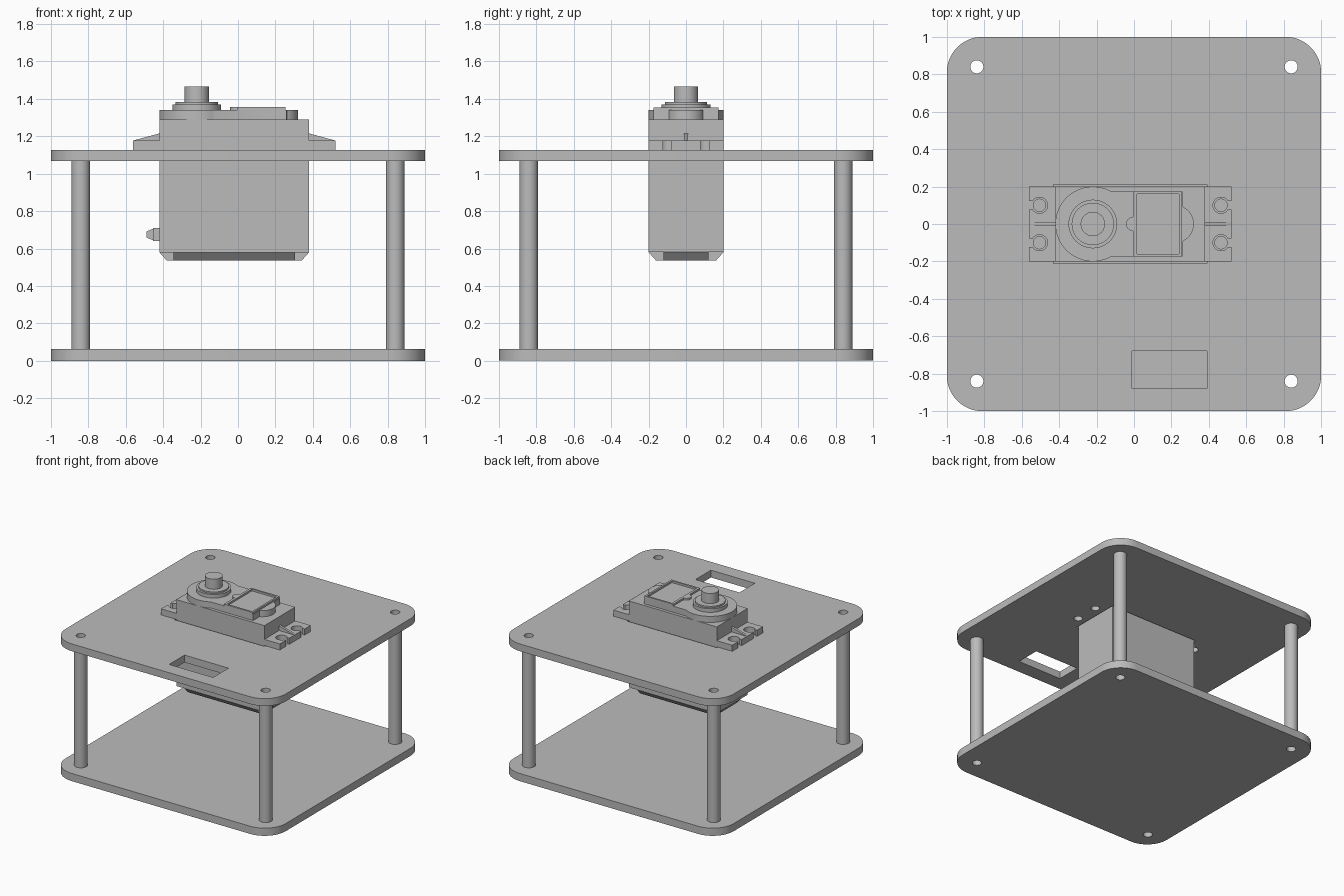
import bpy, bmesh
from math import sin, cos, radians
from mathutils import Matrix

if "Cube" in bpy.data.objects:
    bpy.data.objects.remove(bpy.data.objects["Cube"])

grey = bpy.data.materials.new("plain grey")
grey.use_nodes = True
COLOUR = (0.5, 0.5, 0.5, 1)
grey.diffuse_color = COLOUR
grey.node_tree.nodes["Principled BSDF"].inputs["Base Color"].default_value = COLOUR


def arc(cx, cy, r, start, end, steps=16):
    angles = [radians(start + (end - start) * i / steps) for i in range(steps + 1)]
    return [(cx + r * cos(a), cy + r * sin(a)) for a in angles]


def circle(cx, cy, r, steps=40):
    return arc(cx, cy, r, 0, 360, steps)[:-1]


def rect(x0, x1, y0, y1):
    return [(x0, y0), (x1, y0), (x1, y1), (x0, y1)]


def finish(name, bm):
    bmesh.ops.remove_doubles(bm, verts=bm.verts, dist=1e-5)
    bmesh.ops.recalc_face_normals(bm, faces=bm.faces)
    mesh = bpy.data.meshes.new(name)
    bm.to_mesh(mesh)
    bm.free()
    mesh.materials.append(grey)
    ob = bpy.data.objects.new(name, mesh)
    bpy.context.collection.objects.link(ob)
    bpy.ops.object.select_all(action='DESELECT')
    ob.select_set(True)
    bpy.context.view_layer.objects.active = ob
    bpy.ops.object.shade_smooth_by_angle(angle=radians(30))
    return ob


def slab(name, outlines, z0, z1, turn=None):
    """Extrude a flat outline, with any further outlines as holes."""
    curve = bpy.data.curves.new(name, 'CURVE')
    curve.dimensions = '2D'
    curve.fill_mode = 'BOTH'
    curve.extrude = (z1 - z0) / 2
    for points in outlines:
        spline = curve.splines.new('POLY')
        spline.points.add(len(points) - 1)
        for p, (x, y) in zip(spline.points, points):
            p.co = (x, y, 0, 1)
        spline.use_cyclic_u = True
    temp = bpy.data.objects.new(name + "_outline", curve)
    mesh = bpy.data.meshes.new_from_object(temp)
    bm = bmesh.new()
    bm.from_mesh(mesh)
    bpy.data.objects.remove(temp)
    bpy.data.curves.remove(curve)
    bpy.data.meshes.remove(mesh)
    bm.transform(Matrix.Translation((0, 0, (z0 + z1) / 2)))
    if turn:
        bm.transform(turn)
    return finish(name, bm)


# Plates with rounded corners and fixing holes
POST, CORNER = 0.84, 0.19
SX = -0.02                       # motor centre in x
SIGNS = [(1, 1), (-1, 1), (-1, -1), (1, -1)]
c = 1 - CORNER
plate = []
for i, (sx, sy) in enumerate(SIGNS):
    plate += arc(sx * c, sy * c, CORNER, 90 * i, 90 * i + 90)
post_holes = [circle(sx * POST, sy * POST, 0.035) for sx, sy in SIGNS]
screw_holes = [circle(SX + sx * 0.485, sy * 0.1, 0.033, 24) for sx, sy in SIGNS]
motor_cutout = rect(SX - 0.41, SX + 0.41, -0.212, 0.212)
cable_slot = rect(-0.01, 0.39, -0.88, -0.68)
slab("bottom_plate", [plate] + post_holes, 0, 0.063)
slab("top_plate", [plate, motor_cutout, cable_slot] + post_holes + screw_holes, 1.067, 1.127)

# Hollow corner posts
for i, (sx, sy) in enumerate(SIGNS):
    x, y = sx * POST, sy * POST
    slab(f"corner_post_{i + 1}", [circle(x, y, 0.05), circle(x, y, 0.035)], 0.063, 1.067)

# Motor body
slab("motor_body", [rect(SX - 0.4, SX + 0.4, -0.2, 0.2)], 0.58, 1.29)

# Tapered bottom cap with notched corners
def cap_ring(bm, z, inset):
    verts = []
    for i, (sx, sy) in enumerate(SIGNS):
        corner = [(0.4 - inset, 0.12), (0.325, 0.12), (0.325, 0.2 - inset)]
        for x, y in corner if i % 2 == 0 else corner[::-1]:
            verts.append(bm.verts.new((SX + sx * x, sy * y, z)))
    return verts


bm = bmesh.new()
upper, lower = cap_ring(bm, 0.58, 0), cap_ring(bm, 0.535, 0.04)
bm.faces.new(upper)
bm.faces.new(lower)
for i in range(len(upper)):
    j = (i + 1) % len(upper)
    bm.faces.new((upper[i], upper[j], lower[j], lower[i]))
finish("bottom_cap", bm)

# Mounting ears with open screw slots, and stiffening ribs
ear = [(0.4, -0.2), (0.54, -0.2), (0.54, -0.122)]
ear += arc(0.485, -0.1, 0.043, -31, -329, 24) + [(0.54, -0.078), (0.54, 0.078)]
ear += arc(0.485, 0.1, 0.043, -31, -329, 24) + [(0.54, 0.122), (0.54, 0.2), (0.4, 0.2)]
rib = [(0.4, 1.177), (0.54, 1.177), (0.4, 1.215)]
upright = Matrix.Rotation(radians(90), 4, 'X')
for side, s in (("left", 1), ("right", -1)):
    slab(f"{side}_ear", [[(SX + s * x, y) for x, y in ear]], 1.127, 1.177)
    slab(f"{side}_rib", [[(SX + s * x, z) for x, z in rib]], -0.01, 0.01, upright)

# Gear housing on top of the body
SHAFT = -0.22
housing = arc(SHAFT, 0, 0.2, 61, 299, 40) + [(0.26, -0.175)]
housing += arc(0.22, 0, 0.1, -66, 66) + [(0.26, 0.175)]
slab("gear_housing", [housing], 1.29, 1.34)

# Raised lid frame with a small round tab
frame = [(0.255, -0.175), (0.255, 0.175), (-0.005, 0.175)]
frame += arc(-0.005, 0, 0.037, 90, 270) + [(-0.005, -0.175)]
slab("lid_frame", [frame, rect(0.015, 0.24, -0.16, 0.16)], 1.34, 1.355)

# Output shaft and its stepped collar
for name, r, z0, z1 in (("lower_collar", 0.13, 1.34, 1.37),
                        ("upper_collar", 0.113, 1.37, 1.382),
                        ("output_shaft", 0.065, 1.382, 1.465)):
    slab(name, [circle(SHAFT, 0, r, 48)], z0, z1)

# Cable boot and tapered cable end
slab("cable_boot", [rect(-0.455, -0.42, -0.06, 0.06)], 0.64, 0.71)
tip = [(-0.455, 0.645), (-0.455, 0.705), (-0.488, 0.692), (-0.488, 0.658)]
slab("cable_end", [tip], -0.045, 0.045, upright)
